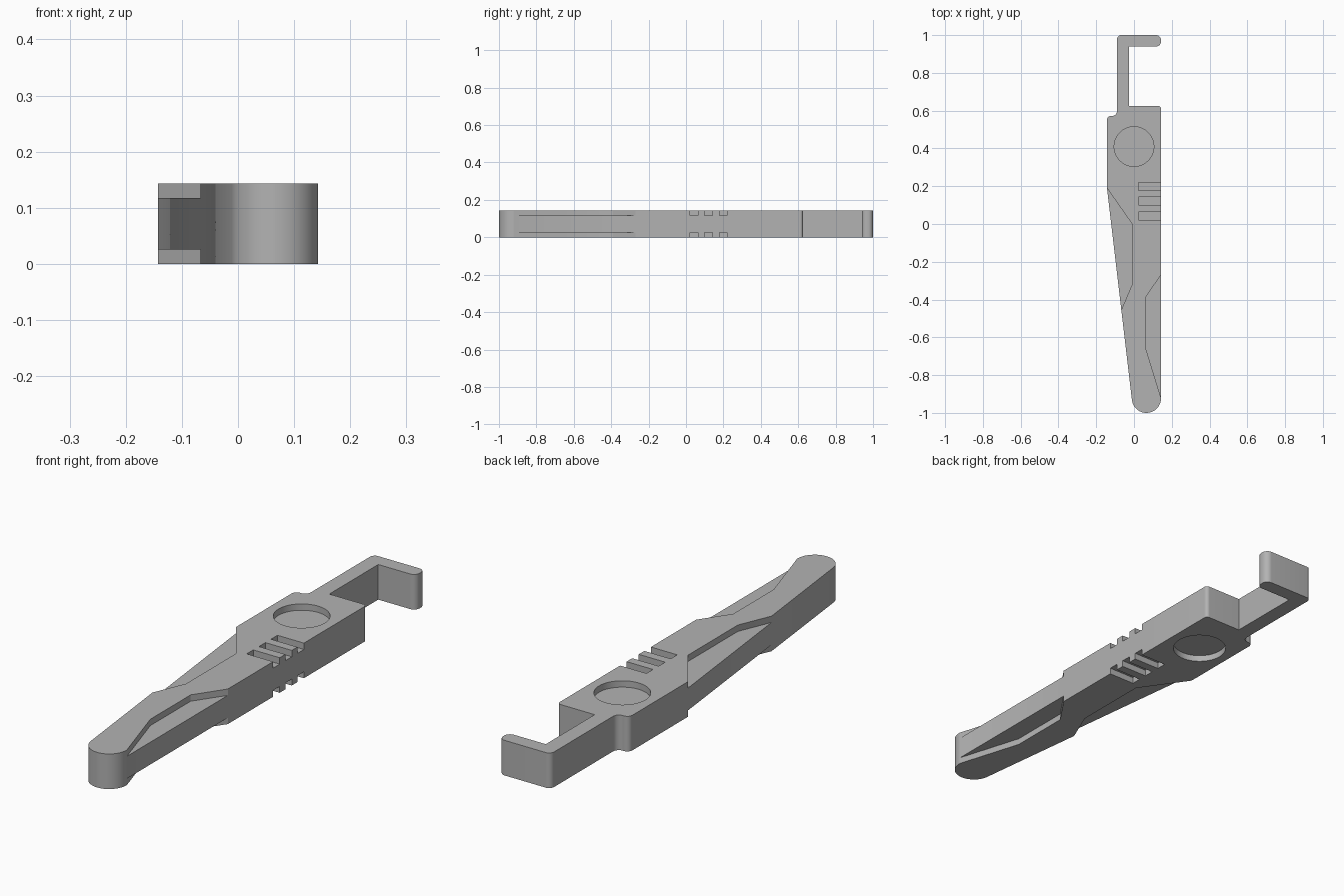
import bpy, bmesh
from math import pi, sin, cos, tan
from mathutils import Vector

cube = bpy.data.objects.get("Cube")
if cube:
    bpy.data.objects.remove(cube, do_unlink=True)

HEIGHT = 0.143
DEPTH = 0.026          # depth of every recess, on both faces
HALF = 0.143           # half width

grey = bpy.data.materials.new("plain grey")
grey.use_nodes = True
grey.diffuse_color = (0.45, 0.45, 0.45, 1)
grey.node_tree.nodes["Principled BSDF"].inputs["Base Color"].default_value = grey.diffuse_color


def rounded(corners, steps=10):
    """Turn (x, y, radius) corners into an outline with filleted corners."""
    out = []
    for i, (x, y, r) in enumerate(corners):
        p = Vector((x, y))
        if r == 0:
            out.append(p)
            continue
        a = (Vector(corners[i - 1][:2]) - p).normalized()
        b = (Vector(corners[(i + 1) % len(corners)][:2]) - p).normalized()
        half = a.angle(b) / 2
        centre = p + (a + b).normalized() * r / sin(half)
        start = p + a * r / tan(half) - centre
        end = p + b * r / tan(half) - centre
        sweep = start.angle_signed(end)
        for k in range(steps + 1):
            t = -sweep * k / steps
            out.append(centre + Vector((start.x * cos(t) - start.y * sin(t),
                                        start.x * sin(t) + start.y * cos(t))))
    return out


def prism(bm, outline, z0, z1):
    """Add a closed upright prism to the mesh."""
    face = bm.faces.new([bm.verts.new((p[0], p[1], z0)) for p in outline])
    new = bmesh.ops.extrude_face_region(bm, geom=[face])["geom"]
    verts = [v for v in new if isinstance(v, bmesh.types.BMVert)]
    bmesh.ops.translate(bm, verts=verts, vec=(0, 0, z1 - z0))


def make_object(name, bm):
    bmesh.ops.recalc_face_normals(bm, faces=bm.faces)
    mesh = bpy.data.meshes.new(name)
    bm.to_mesh(mesh)
    bm.free()
    mesh.materials.append(grey)
    obj = bpy.data.objects.new(name, mesh)
    bpy.context.collection.objects.link(obj)
    return obj


# Handle and hook outline, counter-clockwise from the tip
body_outline = rounded([
    (-0.003, -1, 0.0772), (HALF, -1, 0.0772),                 # rounded tip
    (HALF, 0.625, 0.015), (-0.026, 0.625, 0),                 # shoulder
    (-0.026, 0.94, 0), (HALF, 0.94, 0.026),                   # hook inside
    (HALF, 1, 0.026), (-0.09, 1, 0.022),                      # hook outside
    (-0.09, 0.572, 0.026), (-HALF, 0.572, 0.022),             # stem foot
    (-HALF, 0.19, 0),                                         # taper start
])
bm = bmesh.new()
prism(bm, body_outline, 0, HEIGHT)
body = make_object("handle_with_hook", bm)

# Recess outlines, running past the outer edge
left_recess = [(-0.171, 0.23), (-0.01, 0), (-0.01, -0.32), (-0.09, -0.509)]
right_recess = [(0.16, -0.245), (0.06, -0.39), (0.06, -0.65), (0.16, -0.975)]
round_recess = [(0.105 * cos(k * pi / 32), 0.41 + 0.105 * sin(k * pi / 32)) for k in range(64)]
grip_slots = [[(0.024, y), (0.2, y), (0.2, y + 0.042), (0.024, y + 0.042)]
              for y in (0.022, 0.1, 0.178)]

# Cut the recesses into the top and bottom faces
bm = bmesh.new()
for outline in [left_recess, right_recess, round_recess] + grip_slots:
    prism(bm, outline, HEIGHT - DEPTH, HEIGHT + 0.1)
    prism(bm, outline, -0.1, DEPTH)
cutter = make_object("recess_cutter", bm)
cutter.hide_render = True
cutter.hide_set(True)

cut = body.modifiers.new("recesses", 'BOOLEAN')
cut.operation = 'DIFFERENCE'
cut.solver = 'EXACT'
cut.object = cutter

bpy.context.view_layer.objects.active = body
body.select_set(True)
bpy.ops.object.modifier_apply(modifier=cut.name)
bpy.data.objects.remove(cutter, do_unlink=True)
bpy.ops.object.shade_smooth_by_angle(angle=pi / 6)
